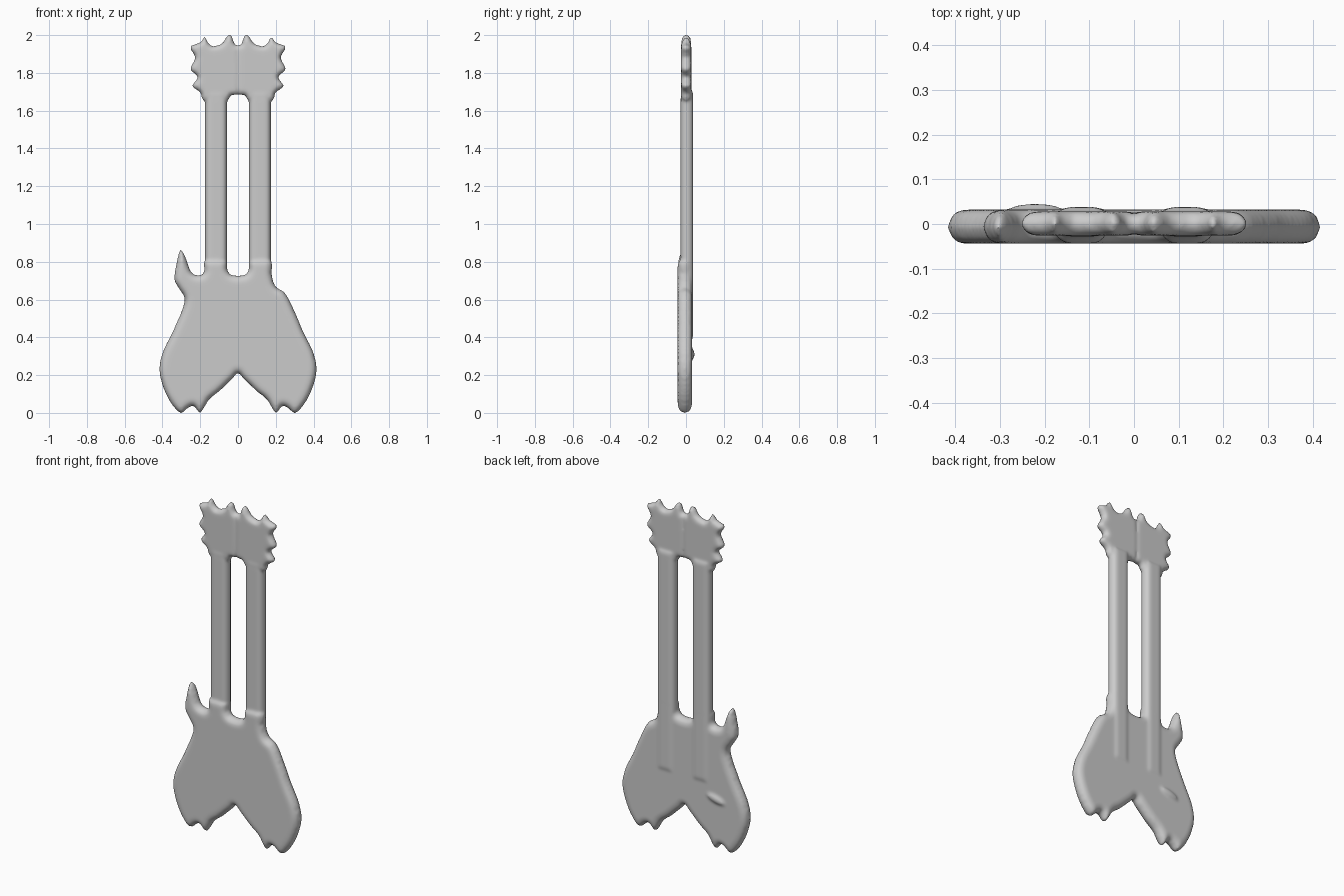
import bpy
import bmesh
import math
from mathutils import Vector, Matrix
from mathutils.geometry import delaunay_2d_cdt, intersect_point_line

GRID = 0.011

default_cube = bpy.data.objects.get("Cube")
if default_cube:
    bpy.data.objects.remove(default_cube, do_unlink=True)


def mirrored(points):
    return [(-x, z) for x, z in reversed(points)]


def smooth_loop(points, steps=5):
    """Closed Catmull-Rom curve through the points."""
    pts = [Vector(p) for p in points]
    count = len(pts)
    loop = []
    for i in range(count):
        a, b, c, d = (pts[(i + k) % count] for k in (-1, 0, 1, 2))
        for s in range(steps):
            t = s / steps
            loop.append(b + (c - a) * (t / 2)
                        + (a * 2 - b * 5 + c * 4 - d) * (t * t / 2)
                        + (b * 3 - a - c * 3 + d) * (t ** 3 / 2))
    return loop


def rim_distance(p, loop):
    """Distance from p to the outline, and whether p lies inside it."""
    best, inside = 10.0, False
    for a, b in zip(loop, loop[1:] + loop[:1]):
        ab, ap = b - a, p - a
        t = max(0.0, min(1.0, ap.dot(ab) / ab.length_squared))
        best = min(best, (ap - ab * t).length)
        if (a.y > p.y) != (b.y > p.y):
            if p.x < a.x + ab.x * (p.y - a.y) / ab.y:
                inside = not inside
    return best, inside


def plate(bm, loop, y, half, radius):
    """Flat slab with the given outline and a fully rounded rim."""
    xs, zs = [p.x for p in loop], [p.y for p in loop]
    inner = []
    for i in range(int((max(xs) - min(xs)) / GRID) + 1):
        for j in range(int((max(zs) - min(zs)) / GRID) + 1):
            p = Vector((min(xs) + i * GRID, min(zs) + j * GRID))
            dist, inside = rim_distance(p, loop)
            if inside and dist > 0.003:
                inner.append(p)
    flat, _, tris, *_ = delaunay_2d_cdt(
        loop + inner, [], [list(range(len(loop)))], 1, 1e-6)
    front, back, on_rim = [], [], []
    for p in flat:
        dist = rim_distance(p, loop)[0]
        rim = dist < 0.001
        h = 0 if rim else half * math.sqrt(1 - (1 - min(dist / radius, 1)) ** 2)
        front.append(bm.verts.new((p.x, y - h, p.y)))
        back.append(front[-1] if rim else bm.verts.new((p.x, y + h, p.y)))
        on_rim.append(rim)
    for tri in tris:
        if not all(on_rim[i] for i in tri):
            bm.faces.new([front[i] for i in tri])
            bm.faces.new([back[i] for i in reversed(tri)])


bm = bmesh.new()

# Body: mirrored lower lobes, plain left shoulder, horned right shoulder
lobe = [(.03, .18), (.1, .113), (.15, .073), (.18, .025), (.203, -.002),
        (.235, .035), (.265, .025), (.3, -.002), (.34, .03), (.387, .11),
        (.417, .22), (.4, .32), (.347, .43), (.295, .55)]
shoulder = [(.25, .635), (.2, .67), (.18, .73)]
neck_pocket = [(.172, .81), (.068, .81), (.055, .755), (.03, .73)]
horn = [(-.18, .75), (-.2, .73), (-.235, .735), (-.255, .76), (-.275, .82),
        (-.305, .866), (-.325, .8), (-.338, .71), (-.315, .66), (-.285, .61)]
body = ([(0, .21)] + lobe + shoulder + neck_pocket + mirrored(neck_pocket)
        + horn + mirrored(lobe))
plate(bm, smooth_loop(body), -0.006, 0.038, 0.04)

# Headstock half, with peg tips along the top and the outer edge
head = [(-.01, 1.925), (.015, 1.95), (.035, 2.0), (.058, 1.997), (.085, 1.957),
        (.13, 1.943), (.155, 1.957), (.176, 1.995), (.2, 1.963), (.255, 1.938),
        (.228, 1.88), (.255, 1.82), (.215, 1.778), (.243, 1.73), (.2, 1.695),
        (.178, 1.65), (.062, 1.65), (.037, 1.68), (-.01, 1.706)]
neck = [(.055, .38), (.177, .38), (.177, 1.72), (.055, 1.72)]
for mirror in (False, True):
    half_head = mirrored(head) if mirror else head
    half_neck = mirrored(neck) if mirror else neck
    plate(bm, smooth_loop(half_head), 0.001, 0.027, 0.03)
    # Neck, running on as a low ridge across the back of the body
    plate(bm, [Vector(p) for p in half_neck], 0.005, 0.033, 0.035)

# Small oblong bump on the back of the body
bump = (Matrix.Translation((-0.22, 0.028, 0.31))
        @ Matrix.Rotation(math.radians(-15), 4, 'Y')
        @ Matrix.Diagonal((0.065, 0.018, 0.022, 1)))
bmesh.ops.create_uvsphere(bm, u_segments=24, v_segments=12, radius=1, matrix=bump)

bmesh.ops.recalc_face_normals(bm, faces=bm.faces)
mesh = bpy.data.meshes.new("double_neck_guitar")
bm.to_mesh(mesh)
bm.free()
mesh.shade_smooth()
guitar = bpy.data.objects.new("double_neck_guitar", mesh)
bpy.context.collection.objects.link(guitar)

# Plain grey finish
grey = bpy.data.materials.new("plain_grey")
grey.use_nodes = True
colour = (0.6, 0.6, 0.6, 1)
grey.diffuse_color = colour
grey.node_tree.nodes["Principled BSDF"].inputs["Base Color"].default_value = colour
mesh.materials.append(grey)

# Fuse the parts into one soft moulded surface
fuse = guitar.modifiers.new("fuse", 'REMESH')
fuse.mode = 'VOXEL'
fuse.voxel_size = 0.008
fuse.use_smooth_shade = True
soften = guitar.modifiers.new("soften", 'SMOOTH')
soften.factor = 0.5
soften.iterations = 5
